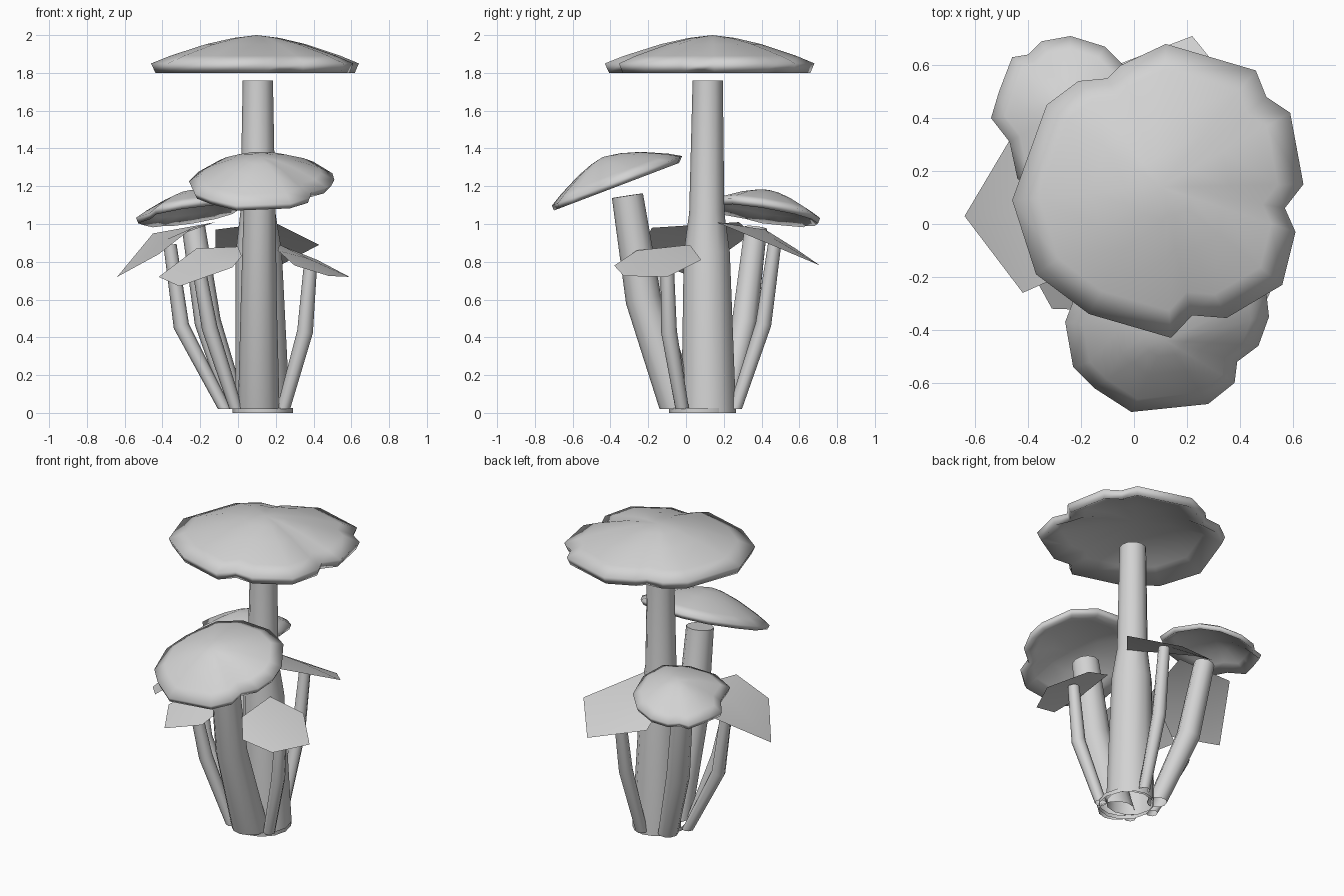
import bpy
import bmesh
import math
from mathutils import Vector

# Remove the default cube only
default_cube = bpy.data.objects.get("Cube")
if default_cube:
    bpy.data.objects.remove(default_cube, do_unlink=True)

# One plain grey material for the whole cluster
grey = bpy.data.materials.new("plain_grey")
grey.use_nodes = True
grey_colour = (.65, .65, .65, 1)
grey.diffuse_color = grey_colour
grey.node_tree.nodes["Principled BSDF"].inputs["Base Color"].default_value = grey_colour


def finish_object(name, bm, angle=60, fix_normals=True):
    """Turn a bmesh into a named, smooth shaded object."""
    if fix_normals:
        bmesh.ops.recalc_face_normals(bm, faces=bm.faces)
    mesh = bpy.data.meshes.new(name)
    bm.to_mesh(mesh)
    bm.free()
    mesh.materials.append(grey)
    obj = bpy.data.objects.new(name, mesh)
    bpy.context.collection.objects.link(obj)
    bpy.ops.object.select_all(action='DESELECT')
    obj.select_set(True)
    bpy.context.view_layer.objects.active = obj
    bpy.ops.object.shade_smooth_by_angle(angle=math.radians(angle))
    return obj


def bridge(bm, lower, upper):
    """Join two vertex rings of equal length with quads."""
    count = len(lower)
    for i in range(count):
        j = (i + 1) % count
        bm.faces.new((lower[i], lower[j], upper[j], upper[i]))


def fan(bm, ring, point):
    """Close a vertex ring with triangles meeting at a point."""
    tip = bm.verts.new(point)
    for i in range(len(ring)):
        bm.faces.new((ring[i], ring[(i + 1) % len(ring)], tip))


def make_stem(name, path, radii, sides=10):
    """Sweep a round section along a path, with an open foot and square top."""
    bm = bmesh.new()
    points = [Vector(p) for p in path]
    rings = []
    for i, (point, radius) in enumerate(zip(points, radii)):
        before = points[max(i - 1, 0)]
        after = points[min(i + 1, len(points) - 1)]
        along = Vector((0, 0, 1)) if i == 0 else (after - before).normalized()
        side = Vector((0, 1, 0)).cross(along).normalized()
        front = along.cross(side)
        ring = []
        for k in range(sides):
            turn = math.tau * k / sides
            offset = side * math.cos(turn) + front * math.sin(turn)
            ring.append(bm.verts.new(point + offset * radius))
        rings.append(ring)
    for lower, upper in zip(rings, rings[1:]):
        bridge(bm, lower, upper)
    bm.faces.new(rings[-1])
    return finish_object(name, bm)


def make_cap(name, centre, outline, slope, height, lip):
    """Domed cap with an irregular rim, a thin lip and a hollow underside."""
    bm = bmesh.new()
    cx, cy, cz = centre

    def place(x, y, scale, lift):
        dx, dy = (x - cx) * scale, (y - cy) * scale
        return (cx + dx, cy + dy, cz + slope[0] * dx + slope[1] * dy + lift)

    # Ring scale and lift, from the crown over the rim to the underside
    profile = [(.22, height * .9), (.48, height * .68), (.82, height * .27),
               (1, 0), (.96, -lip), (.75, height * .08), (.4, height * .43)]
    rings = []
    for scale, lift in profile:
        rings.append([bm.verts.new(place(x, y, scale, lift)) for x, y in outline])
    for upper, lower in zip(rings, rings[1:]):
        bridge(bm, upper, lower)
    fan(bm, rings[0], place(cx, cy, 0, height))
    fan(bm, rings[-1], place(cx, cy, 0, height * .55))
    return finish_object(name, bm, angle=180)


def make_leaf(name, corners):
    """Single thin sheet fanned from its middle, facing upward."""
    bm = bmesh.new()
    points = [Vector(c) for c in corners]
    middle = sum(points, Vector()) / len(points)
    fan(bm, [bm.verts.new(p) for p in points], middle + Vector((0, 0, .02)))
    bm.normal_update()
    for face in bm.faces:
        if face.normal.z < 0:
            face.normal_flip()
    return finish_object(name, bm, fix_normals=False)


# Tall mushroom in the middle
make_stem("tall_stem",
          [(.13, .12, 0), (.11, .11, .85), (.105, .11, 1.06), (.105, .115, 1.76)],
          [.145, .122, .093, .08], sides=12)
make_cap("tall_cap", (.1, .14, 1.85),
         [(.12, .68), (.46, .58), (.5, .48), (.59, .42), (.64, .15), (.57, .06),
          (.61, -.03), (.56, -.23), (.35, -.355), (.22, -.345), (.14, -.43),
          (-.17, -.34), (-.37, -.19), (-.46, .09), (-.33, .45), (-.21, .54),
          (-.1, .55), (-.05, .6)],
         slope=(0, 0), height=.15, lip=.05)

# Middle-sized mushroom leaning to the front
make_stem("front_stem",
          [(.11, -.03, .02), (.11, -.225, .6), (.115, -.31, 1.15)],
          [.11, .095, .083], sides=12)
make_cap("front_cap", (.12, -.44, 1.2),
         [(-.26, -.37), (-.23, -.54), (-.15, -.62), (-.01, -.71), (.28, -.68),
          (.38, -.6), (.39, -.52), (.47, -.46), (.51, -.35), (.5, -.26),
          (.4, -.1), (.25, -.03), (.05, -.02), (-.1, -.08), (-.21, -.24)],
         slope=(0, .38), height=.155, lip=.03)

# Small mushroom leaning to the back
make_stem("back_stem",
          [(-.01, .2, .02), (-.16, .31, .48), (-.235, .37, .98)],
          [.06, .07, .062])
make_cap("back_cap", (-.25, .44, 1.07),
         [(-.54, .4), (-.51, .5), (-.46, .63), (-.4, .64), (-.35, .69),
          (-.24, .71), (-.11, .67), (-.02, .58), (.03, .4), (0, .24),
          (-.13, .15), (-.3, .12), (-.44, .17), (-.47, .31)],
         slope=(.15, -.15), height=.11, lip=.03)

# Sprouts: each is a thin bent stalk carrying one flat leaf
sprouts = {
    "right_side": (
        [(-.07, .08, .02), (-.3, .09, .46), (-.36, .09, .89)],
        [(-.64, .03, .72), (-.42, -.26, .84), (-.24, -.18, .98), (-.12, .28, 1.01),
         (-.45, .35, .95)]),
    "front": (
        [(-.01, -.05, .02), (-.15, -.12, .45), (-.21, -.15, .78)],
        [(-.42, -.12, .72), (-.31, -.32, .67), (-.03, -.33, .77),
         (.02, -.25, .83), (0, -.1, .88), (-.22, -.04, .87)]),
    "back": (
        [(.14, .26, .02), (.15, .41, .47), (.16, .47, .9)],
        [(.22, .71, .78), (-.12, .58, .87), (-.12, .42, .97), (.19, .16, 1.01),
         (.43, .45, .89)]),
    "left_side": (
        [(.24, -.02, .02), (.355, -.09, .43), (.385, -.1, .8)],
        [(.59, -.1, .72), (.48, -.33, .725), (.3, -.38, .78), (.21, -.26, .86),
         (.22, .02, .89), (.42, .08, .81)]),
}
for place_name, (stalk_path, leaf_corners) in sprouts.items():
    make_stem(place_name + "_stalk", stalk_path, [.036, .042, .035], sides=8)
    make_leaf(place_name + "_leaf", leaf_corners)

# Low open band around the base of the stems
foot = bmesh.new()
foot_rings = []
for level in (0, .025):
    ring = []
    for k in range(12):
        turn = math.tau * k / 12
        ring.append(foot.verts.new((.13 + .16 * math.cos(turn),
                                    .08 + .17 * math.sin(turn), level)))
    foot_rings.append(ring)
bridge(foot, *foot_rings)
finish_object("foot", foot)
